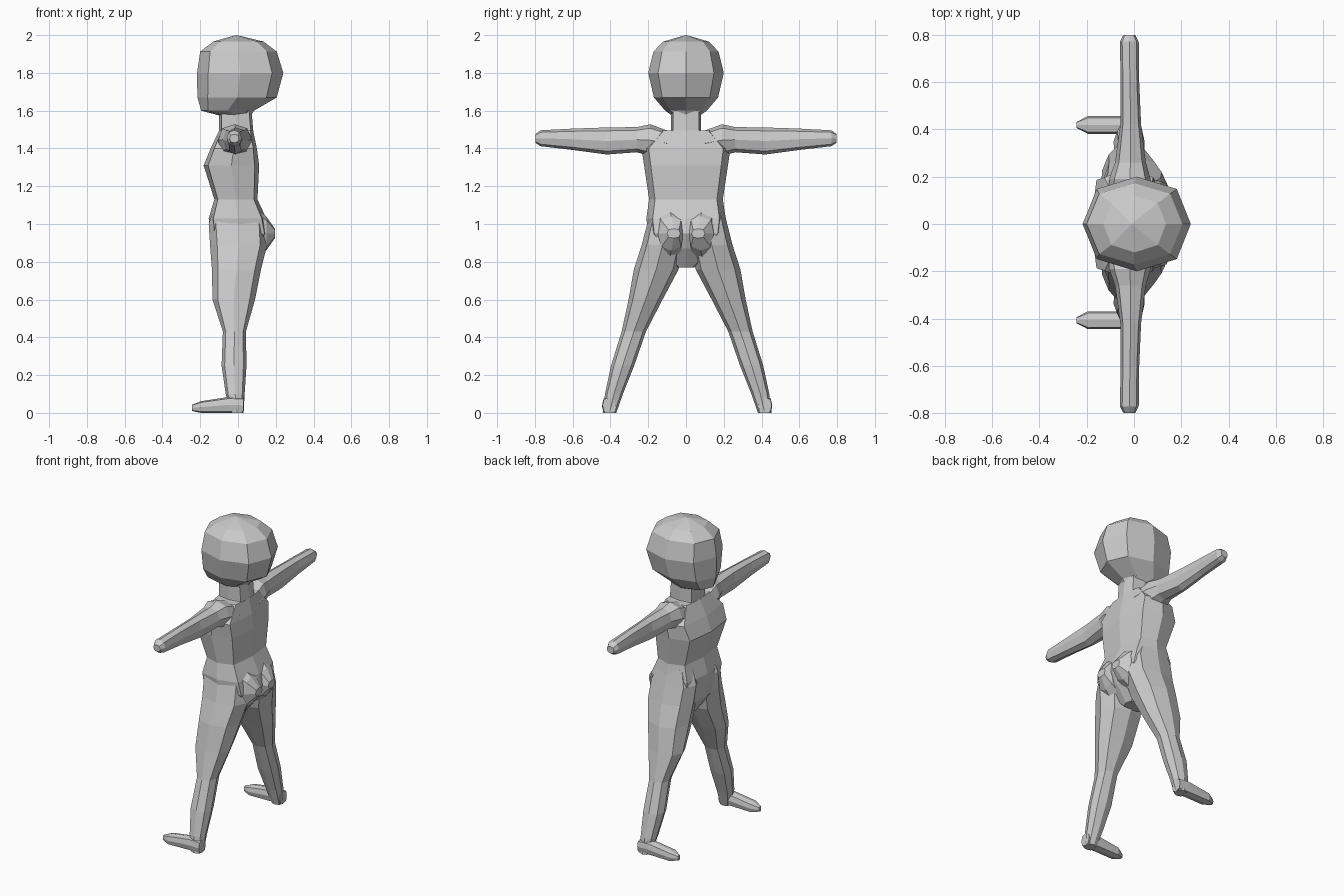
import bpy, bmesh


def ring(axis, pos, a0, a1, b0, b1, k):
    """Eight-sided section; k sets how square its corners are."""
    ca, cb, ra, rb = (a0 + a1) / 2, (b0 + b1) / 2, (a1 - a0) / 2, (b1 - b0) / 2
    unit = [(1, 0), (k, k), (0, 1), (-k, k), (-1, 0), (-k, -k), (0, -1), (k, -k)]
    pts = []
    for u, v in unit:
        p = [ca + u * ra, cb + v * rb]
        p.insert(axis, pos)
        pts.append(p)
    return pts


def loft(name, axis, sections, k=0.78, mirror=False, shift=0.0):
    """Skin sections (pos, a0, a1, b0, b1) placed along an axis."""
    bm = bmesh.new()
    rings = [[bm.verts.new(p) for p in ring(axis, *s, k)] for s in sections]
    for lo, hi in zip(rings, rings[1:]):
        for i in range(8):
            j = (i + 1) % 8
            bm.faces.new((lo[i], lo[j], hi[j], hi[i]))
    for cap in (rings[0], rings[-1]):
        bm.faces.new(cap)
    bmesh.ops.remove_doubles(bm, verts=bm.verts, dist=0.0005)
    bmesh.ops.recalc_face_normals(bm, faces=bm.faces)
    mesh = bpy.data.meshes.new(name)
    bm.to_mesh(mesh)
    bm.free()
    obj = bpy.data.objects.new(name, mesh)
    bpy.context.collection.objects.link(obj)
    obj.location.y = shift
    if mirror:
        mod = obj.modifiers.new("Mirror", 'MIRROR')
        mod.use_axis = (False, True, False)
    return obj


def upright(rows):
    """Symmetric sections along z: (z, x0, x1, half width)."""
    return [(z, x0, x1, -h, h) for z, x0, x1, h in rows]


# Head: faceted ball, fuller at the back, jaw at the front
loft("head", 2, upright([
    (1.575, -0.10, 0.07, 0.075),
    (1.60, -0.195, 0.085, 0.11),
    (1.67, -0.215, 0.205, 0.17),
    (1.80, -0.217, 0.24, 0.20),
    (1.913, -0.20, 0.205, 0.172),
    (1.966, -0.13, 0.135, 0.12),
    (2.00, -0.012, -0.008, 0.002)]), k=0.74)

# Neck
loft("neck", 2, upright([
    (1.42, -0.11, 0.09, 0.09),
    (1.50, -0.10, 0.08, 0.08),
    (1.62, -0.10, 0.07, 0.08)]), k=0.85)

# Torso from crotch to shoulders
loft("torso", 2, upright([
    (0.77, -0.07, 0.06, 0.045),
    (0.87, -0.135, 0.13, 0.15),
    (0.95, -0.15, 0.165, 0.20),
    (1.03, -0.155, 0.15, 0.21),
    (1.13, -0.125, 0.103, 0.195),
    (1.31, -0.182, 0.112, 0.222),
    (1.40, -0.145, 0.10, 0.235),
    (1.495, -0.10, 0.08, 0.14)]), k=0.84)

# Buttocks
loft("buttock", 0, [
    (0.08, 0.01, 0.17, 0.80, 1.10),
    (0.15, 0.012, 0.145, 0.86, 1.04),
    (0.195, 0.03, 0.10, 0.925, 0.975)], mirror=True)

# Arms stretched sideways, ending in blunt hands
loft("arm", 1, [
    (0.10, -0.11, 0.085, 1.36, 1.495),
    (0.19, -0.105, 0.07, 1.36, 1.528),
    (0.26, -0.08, 0.05, 1.38, 1.513),
    (0.42, -0.058, 0.03, 1.368, 1.511),
    (0.60, -0.056, 0.022, 1.392, 1.505),
    (0.77, -0.06, 0.02, 1.412, 1.496),
    (0.798, -0.045, 0.005, 1.43, 1.475)], k=0.75, mirror=True)

# Legs spread apart
loft("leg", 2, [
    (0.00, -0.04, 0.03, 0.375, 0.447),
    (0.10, -0.065, 0.035, 0.34, 0.435),
    (0.25, -0.087, 0.045, 0.28, 0.403),
    (0.43, -0.08, 0.042, 0.218, 0.347),
    (0.60, -0.135, 0.09, 0.13, 0.31),
    (0.76, -0.138, 0.122, 0.045, 0.282),
    (0.89, -0.148, 0.155, 0.02, 0.24),
    (1.00, -0.155, 0.15, 0.01, 0.212),
    (1.10, -0.12, 0.10, 0.01, 0.19)], k=0.75, mirror=True, shift=0.006)

# Feet pointing forward along -x
loft("foot", 0, [
    (0.03, 0.378, 0.448, 0.0, 0.08),
    (-0.045, 0.375, 0.45, 0.0, 0.085),
    (-0.195, 0.375, 0.45, 0.0, 0.062),
    (-0.243, 0.40, 0.425, 0.01, 0.043)], k=0.8, mirror=True, shift=0.006)
